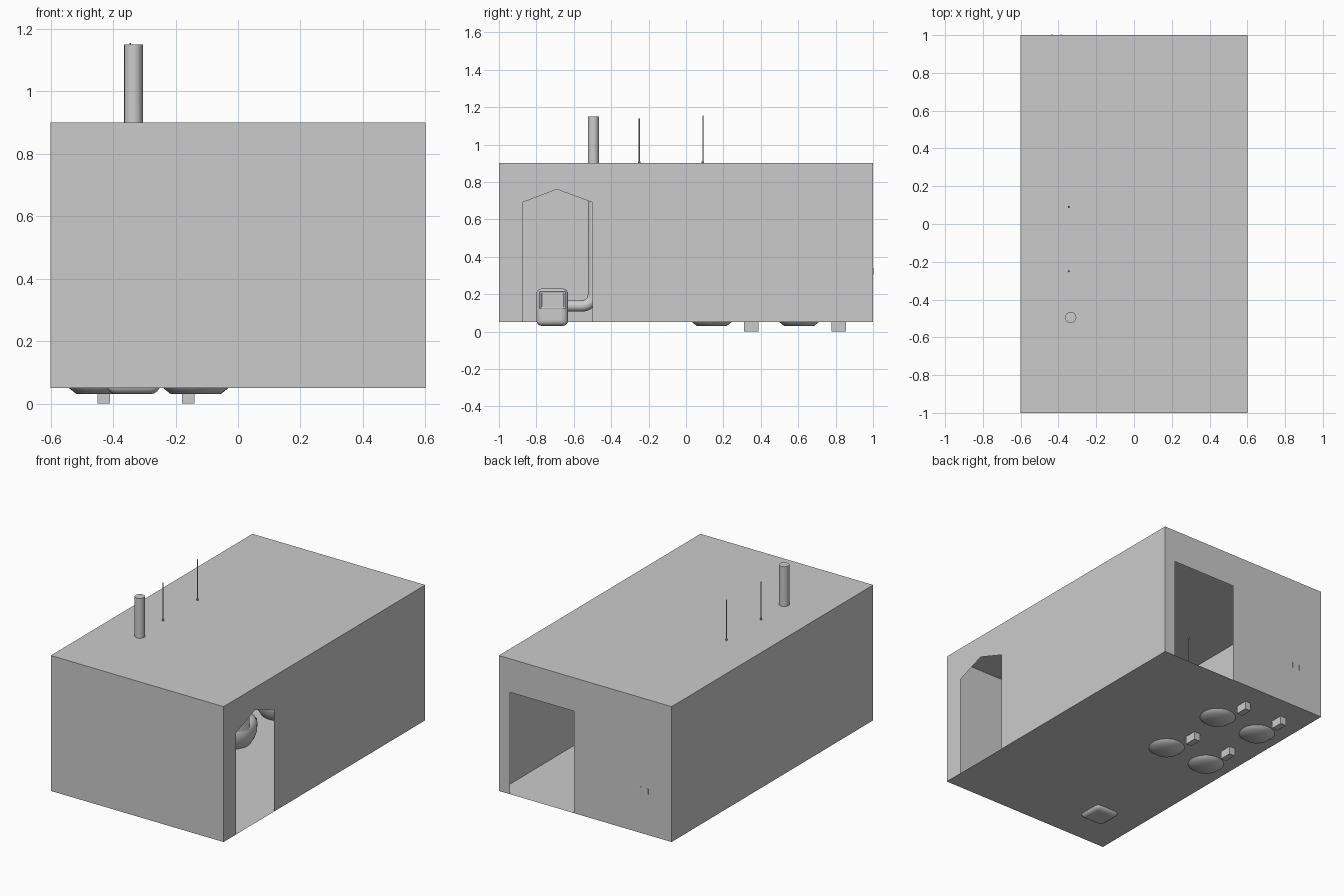
import bpy, bmesh, math
from mathutils import Vector

if "Cube" in bpy.data.objects:
    bpy.data.objects.remove(bpy.data.objects["Cube"])

def mesh_object(name, verts, faces, smooth=False):
    me = bpy.data.meshes.new(name)
    me.from_pydata(verts, [], faces)
    me.update()
    ob = bpy.data.objects.new(name, me)
    bpy.context.collection.objects.link(ob)
    if smooth:
        bpy.ops.object.select_all(action='DESELECT')
        ob.select_set(True)
        bpy.context.view_layer.objects.active = ob
        bpy.ops.object.shade_smooth_by_angle(angle=math.radians(40))
    return ob

def panel(name, pts):
    return mesh_object(name, pts, [tuple(range(len(pts)))])

def box(name, lo, hi, bevel=0):
    v = [(x, y, z) for x in (lo[0], hi[0]) for y in (lo[1], hi[1]) for z in (lo[2], hi[2])]
    f = [(0, 1, 3, 2), (4, 6, 7, 5), (0, 4, 5, 1), (2, 3, 7, 6), (0, 2, 6, 4), (1, 5, 7, 3)]
    ob = mesh_object(name, v, f, bevel > 0)
    if bevel:
        m = ob.modifiers.new("bevel", 'BEVEL')
        m.width, m.segments = bevel, 4
    return ob

def lathe(name, profile, x, y, n=32):
    """Spin (radius, z) pairs around a vertical axis, capped at both ends."""
    v, f = [], []
    for r, z in profile:
        v += [(x + r * math.cos(2 * math.pi * i / n), y + r * math.sin(2 * math.pi * i / n), z)
              for i in range(n)]
    for k in range(len(profile) - 1):
        for i in range(n):
            j = (i + 1) % n
            f.append((k * n + i, k * n + j, (k + 1) * n + j, (k + 1) * n + i))
    f.append(tuple(reversed(range(n))))
    f.append(tuple(range((len(profile) - 1) * n, len(profile) * n)))
    return mesh_object(name, v, f, True)

def tube(name, pts, r):
    cu = bpy.data.curves.new(name, 'CURVE')
    cu.dimensions, cu.bevel_depth, cu.bevel_resolution, cu.use_fill_caps = '3D', r, 6, True
    sp = cu.splines.new('POLY')
    sp.points.add(len(pts) - 1)
    for p, c in zip(sp.points, pts):
        p.co = (*c, 1)
    sp.use_smooth = True
    ob = bpy.data.objects.new(name, cu)
    bpy.context.collection.objects.link(ob)

# Room shell: thin panels with two doorways
X, Y, B, T = 0.6, 1.0, 0.05, 0.9
panel("floor", [(-X, -Y, B), (-X, Y, B), (X, Y, B), (X, -Y, B)])
panel("roof", [(-X, -Y, T), (X, -Y, T), (X, Y, T), (-X, Y, T)])
panel("front_wall", [(-X, -Y, B), (X, -Y, B), (X, -Y, T), (-X, -Y, T)])
panel("left_wall", [(-X, Y, B), (-X, -Y, B), (-X, -Y, T), (-X, Y, T)])
right = [(-Y, B), (-.875, B), (-.875, .69), (-.69, .76), (-.5, .69), (-.5, B), (Y, B), (Y, T), (-Y, T)]
panel("right_wall", [(X, y, z) for y, z in right])
back = [(X, B), (.523, B), (.523, .69), (.077, .69), (.077, B), (-X, B), (-X, T), (X, T)]
panel("back_wall", [(x, Y, z) for x, z in back])

# Stove body with framed, barred window facing the right side
box("stove_body", (-.42, -.8, .03), (-.25, -.63, .23), .03)
box("stove_window_recess", (-.27, -.775, .125), (-.249, -.65, .21))
for z in (.12, .205):
    box("window_rail", (-.255, -.78, z), (-.24, -.645, z + .012), .004)
for y in (-.782, -.655):
    box("window_stile", (-.255, y, .12), (-.24, y + .012, .217), .004)
for i in range(4):
    y = -.75 + i * .024
    box("window_bar", (-.252, y, .125), (-.242, y + .01, .21))

# Stove pipe: sideways, elbow, then up through the roof
elbow = [(-.335, -.555 + .06 * math.sin(a), .197 - .06 * math.cos(a))
         for a in [i * math.pi / 16 for i in range(9)]]
tube("stove_pipe", [(-.335, -.66, .137)] + elbow + [(-.335, -.495, 1.15)], .03)

# Pendant lamps with cords rising past the roof
for y, top in ((-.25, 1.14), (.09, 1.155)):
    lathe("lamp_cord", [(.003, .6), (.003, top)], -.345, y, 8)
    lathe("lamp_canopy", [(.006, .895), (.006, .91)], -.345, y, 8)
    lathe("lamp_shade", [(.07, .53), (.062, .56), (.04, .59), (.012, .605)], -.345, y, 24)

def chair_back(x, y, n=16):
    """Curved, round-topped back wrapped around the rear of the seat."""
    v, f = [], []
    for i in range(n + 1):
        t = -1 + 2 * i / n
        a = -math.pi / 2 + t * 1.35
        h = .22 + .17 * math.sqrt(max(0, 1 - t * t * .92))
        for r, z in ((.14, .15), (.145, h - .015), (.13, h), (.115, h - .015), (.11, .15)):
            v.append((x + r * math.cos(a), y + r * math.sin(a), z))
    for i in range(n):
        for k in range(5):
            l = (k + 1) % 5
            f.append((i * 5 + k, i * 5 + 5 + k, i * 5 + 5 + l, i * 5 + l))
    f += [(4, 3, 2, 1, 0), tuple(n * 5 + k for k in range(5))]
    mesh_object("chair_back", v, f, True)

# Four tub chairs, each with a foot block in front
tub = [(.08, .03), (.105, .05), (.125, .08), (.14, .12), (.142, .17), (.13, .195), (.11, .205)]
for y in (.138, .605):
    for x, bx in ((-.437, -.43), (-.135, -.16)):
        lathe("chair_tub", tub, x, y)
        chair_back(x, y)
        box("foot_block", (bx - .02, y + .172, 0), (bx + .02, y + .25, .1))

# Small wall tap at the back
box("tap_plate", (-.44, .985, .31), (-.38, 1.0, .34), .004)
box("tap_stem", (-.42, .93, .315), (-.4, .99, .33))
for x in (-.438, -.388):
    box("tap_bolt", (x, .99, .305), (x + .008, 1.003, .34))
